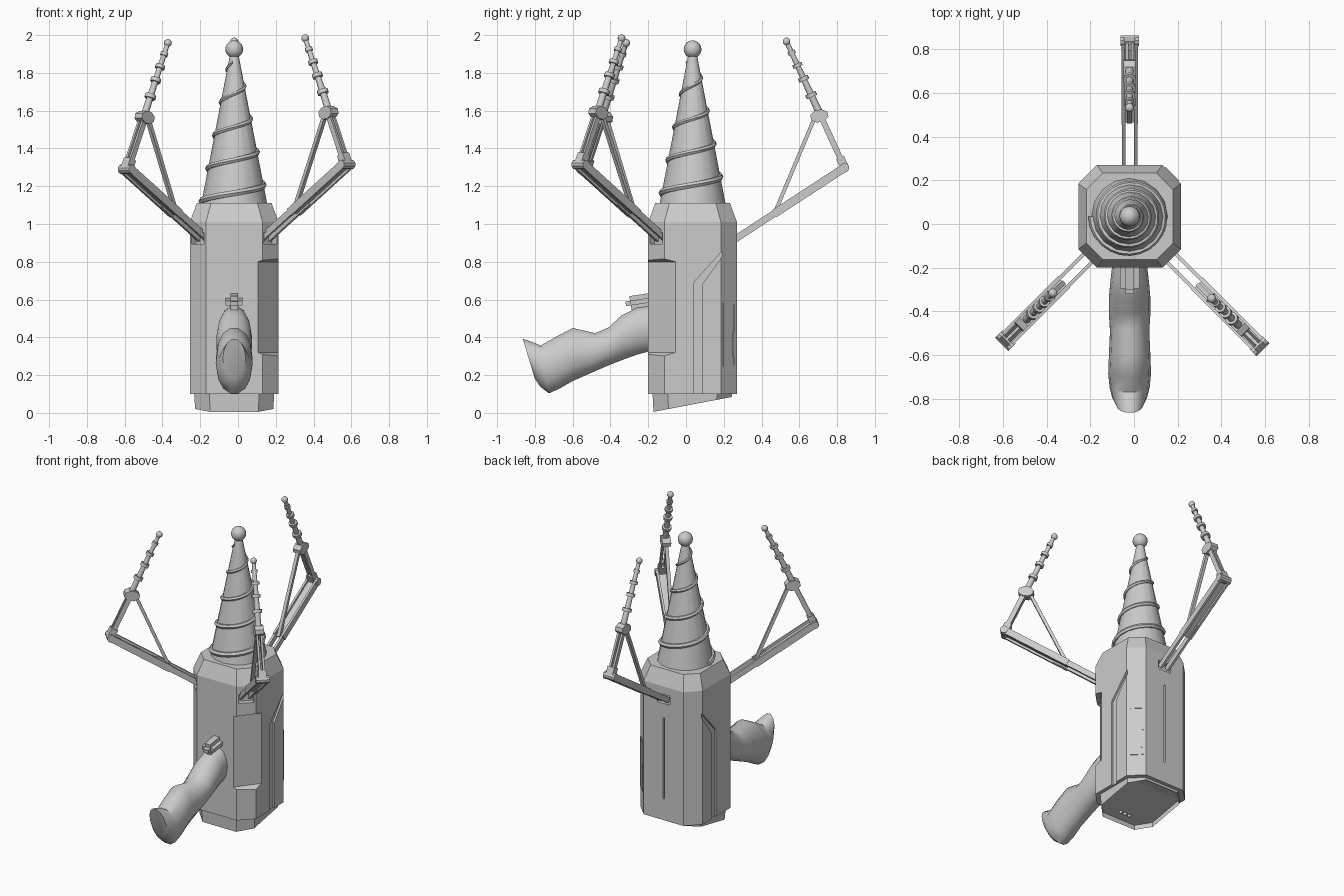
import bpy, bmesh, math
from mathutils import Matrix, Vector

if "Cube" in bpy.data.objects:
    bpy.data.objects.remove(bpy.data.objects["Cube"])

CX, CY, HALF = -0.02, 0.035, 0.235
grey = bpy.data.materials.new("plain grey")
grey.diffuse_color = (0.6, 0.6, 0.6, 1)
grey.use_nodes = True
grey.node_tree.nodes["Principled BSDF"].inputs["Base Color"].default_value = grey.diffuse_color


def finish(name, bm, smooth=False, place=None):
    """Turn a bmesh into a named object."""
    bmesh.ops.recalc_face_normals(bm, faces=bm.faces)
    me = bpy.data.meshes.new(name)
    bm.to_mesh(me)
    bm.free()
    me.materials.append(grey)
    ob = bpy.data.objects.new(name, me)
    bpy.context.collection.objects.link(ob)
    if place is not None:
        ob.matrix_world = place
    if smooth:
        bpy.ops.object.select_all(action='DESELECT')
        ob.select_set(True)
        bpy.context.view_layer.objects.active = ob
        bpy.ops.object.shade_smooth_by_angle(angle=math.radians(40))
    return ob


def loft(bm, rings):
    """Skin a list of point rings and cap both ends."""
    loops = [[bm.verts.new(p) for p in ring] for ring in rings]
    n = len(loops[0])
    for a, b in zip(loops, loops[1:]):
        for i in range(n):
            j = (i + 1) % n
            bm.faces.new((a[i], a[j], b[j], b[i]))
    bm.faces.new(loops[0][::-1])
    return bm.faces.new(loops[-1])


def octagon(half, cut, z):
    """Square with cut corners; z is a number or a function of y."""
    c = half - cut
    pts = [(half, -c), (half, c), (c, half), (-c, half),
           (-half, c), (-half, -c), (-c, -half), (c, -half)]
    return [(CX + x, CY + y, z(CY + y) if callable(z) else z) for x, y in pts]


def box(bm, size, m):
    bmesh.ops.create_cube(bm, size=1, matrix=m @ Matrix.Diagonal((*size, 1)))


def beam(bm, p, q, side, width, height):
    """Box from p to q in the local xz plane, offset sideways in y."""
    p, q = Vector((p[0], side, p[1])), Vector((q[0], side, q[1]))
    d = (q - p).normalized()
    s = Vector((0, 1, 0))
    m = Matrix((d, s, d.cross(s))).transposed().to_4x4()
    m.translation = (p + q) / 2
    box(bm, ((q - p).length, width, height), m)


def spin(angle):
    return Matrix.Translation((CX, CY, 0)) @ Matrix.Rotation(math.radians(angle), 4, 'Z')


# Body shell with tapered shoulders
bm = bmesh.new()
loft(bm, [octagon(HALF, 0.085, 0.1), octagon(HALF, 0.085, 1.01), octagon(0.198, 0.075, 1.11)])
body = finish("body", bm)

# Cutters for the body recesses
bm = bmesh.new()
wedge = lambda k, z0, z1: [(0.105 + k, -0.2 - k, z0), (0.215 + k, -0.055 - k, z1), (0.35, -0.35, z0)]
loft(bm, [[(0.105, -0.2, 0.32), (0.215, -0.055, 0.32), (0.32, -0.3, 0.20)],
          [(0.105, -0.2, 0.80), (0.215, -0.055, 0.80), (0.32, -0.3, 0.90)]])
for angle, r in ((90, 0.235), (-45, 0.272), (-135, 0.272)):       # arm sockets
    box(bm, (0.12, 0.095, 0.06), spin(angle) @ Matrix.Translation((r + 0.025, 0, 0.925)))
box(bm, (0.04, 0.012, 0.55), spin(90) @ Matrix.Translation((HALF, 0, 0.52)))   # back slit
for side in (1, -1):                                            # side grooves
    path = [(0.04, 0.09), (0.04, 0.69), (0.19, 0.855), (0.19, 0.825), (0.085, 0.68), (0.085, 0.09)]
    loft(bm, [[(CX + side * x, y, z) for y, z in path] for x in (HALF - 0.012, HALF + 0.03)])
cutters = finish("body_cutters", bm)
cutters.hide_render = True
cutters.hide_viewport = True
mod = body.modifiers.new("recesses", 'BOOLEAN')
mod.operation = 'DIFFERENCE'
mod.solver = 'EXACT'
mod.object = cutters

# Notched trim frame on the back right corner
bm = bmesh.new()
face = spin(45) @ Matrix.Translation((0.2725, 0, 0))
for y, z, w, h in ((-0.04, 0.415, 0.01, 0.33), (0.04, 0.5, 0.01, 0.16), (0.03, 0.36, 0.01, 0.13),
                   (0.04, 0.275, 0.01, 0.05), (0, 0.58, 0.09, 0.01), (0, 0.25, 0.09, 0.01)):
    box(bm, (0.008, w, h), face @ Matrix.Translation((0, y, z)))
finish("corner_trim", bm)

# Sloping foot with a hollow underside
bm = bmesh.new()
slope = lambda y: 0.005 + 0.19 * (y + 0.175)
under = loft(bm, [octagon(0.213, 0.08, 0.12), octagon(0.207, 0.08, slope)])
bmesh.ops.inset_region(bm, faces=[under], thickness=0.025)
bmesh.ops.inset_region(bm, faces=[under], thickness=0.002, depth=0)
bmesh.ops.translate(bm, verts=under.verts, vec=(0, 0, 0.03))
finish("foot", bm)
bm = bmesh.new()
for k in (-1, 0, 1):
    bmesh.ops.create_uvsphere(bm, u_segments=10, v_segments=6, radius=0.012,
                              matrix=Matrix.Translation((CX + 0.035 * k, -0.11, slope(-0.11) + 0.028)))
finish("underside_studs", bm, True)

# Cone and ball tip
bm = bmesh.new()
bmesh.ops.create_cone(bm, cap_ends=True, segments=16, radius1=0.176, radius2=0.022, depth=0.80,
                      matrix=Matrix.Translation((CX, CY, 1.50)))
finish("cone", bm, True)
bm = bmesh.new()
bmesh.ops.create_uvsphere(bm, u_segments=16, v_segments=10, radius=0.047,
                          matrix=Matrix.Translation((CX, CY, 1.925)))
finish("ball_tip", bm, True)

# Spiral ridge wound around the cone
bm = bmesh.new()
rings = []
for i in range(101):
    t = i / 100
    a = math.pi + t * 4.2 * math.tau
    z = 1.12 + 0.735 * t
    r = 0.176 - 0.154 * (z - 1.10) / 0.80
    tube = 0.018 - 0.009 * t
    out = Vector((math.cos(a), math.sin(a), 0))
    rings.append([Vector((CX, CY, z)) + out * (r + tube * math.cos(b)) + Vector((0, 0, tube * math.sin(b)))
                  for b in (k * math.tau / 6 for k in range(6))])
loft(bm, rings)
finish("spiral_ridge", bm, True)

# Grip: oval sections given by top point, bottom point and half width
sections = [(-0.15, 0.575, -0.15, 0.335, 0.075), (-0.26, 0.56, -0.26, 0.305, 0.088),
            (-0.34, 0.52, -0.33, 0.28, 0.095), (-0.41, 0.455, -0.42, 0.245, 0.095),
            (-0.48, 0.425, -0.50, 0.21, 0.09), (-0.60, 0.453, -0.60, 0.165, 0.095),
            (-0.70, 0.40, -0.67, 0.125, 0.098), (-0.77, 0.36, -0.725, 0.10, 0.092),
            (-0.82, 0.38, -0.77, 0.135, 0.08), (-0.865, 0.395, -0.80, 0.18, 0.06)]
bm = bmesh.new()
rings = []
for y1, z1, y2, z2, w in sections:
    top, low = Vector((CX, y1, z1)), Vector((CX, y2, z2))
    rings.append([(top + low) / 2 + (top - low) / 2 * math.sin(a) + Vector((w * math.cos(a), 0, 0))
                  for a in (k * math.tau / 14 for k in range(14))])
loft(bm, rings)
finish("grip", bm, True)

# Thumb button above the grip
bm = bmesh.new()
box(bm, (0.09, 0.17, 0.075), Matrix.Translation((CX, -0.235, 0.59)) @ Matrix.Rotation(0.15, 4, 'X'))
bmesh.ops.bevel(bm, geom=bm.edges[:], offset=0.025, segments=2, affect='EDGES')
finish("thumb_button", bm, True)

# Three jointed arms, each built in its own plane (distance out, height)
for label, angle, dr, dz in (("back", 90, 0, 0.003), ("right", -45, 0.035, 0.02), ("left", -135, 0, -0.005)):
    P = lambda r, z: (r + dr, z + dz)
    base, elbow, tip = (0.225, 0.92), P(0.805, 1.295), P(0.497, 1.963)
    along = lambda a, b, t: (a[0] + (b[0] - a[0]) * t, a[1] + (b[1] - a[1]) * t)
    place = spin(angle)

    bm = bmesh.new()                      # twin rails and floor of the lower arm
    for s in (-1, 1):
        beam(bm, base, along(base, elbow, 0.5), s * 0.027, 0.016, 0.036)
        beam(bm, along(base, elbow, 0.36), elbow, s * 0.031, 0.014, 0.044)
    beam(bm, along(base, elbow, 0.36), elbow, 0, 0.06, 0.016)
    finish(label + "_lower_arm", bm, place=place)

    bm = bmesh.new()                      # elbow pin
    bmesh.ops.create_cone(bm, cap_ends=True, segments=10, radius1=0.025, radius2=0.025, depth=0.085,
                          matrix=Matrix.Translation((elbow[0], 0, elbow[1])) @ Matrix.Rotation(math.pi / 2, 4, 'X'))
    finish(label + "_elbow", bm, place=place)

    clamp = along(elbow, tip, 0.41)
    bm = bmesh.new()                      # upper arm rails
    for s in (-1, 1):
        beam(bm, elbow, clamp, s * 0.013, 0.014, 0.03)
    beam(bm, elbow, along(elbow, tip, 0.08), 0, 0.05, 0.045)
    finish(label + "_upper_arm", bm, place=place)

    bm = bmesh.new()                      # clamp collar
    bmesh.ops.create_cone(bm, cap_ends=True, segments=8, radius1=0.05, radius2=0.05, depth=0.055,
                          matrix=Matrix.Translation((clamp[0] - 0.008, 0, clamp[1])) @ Matrix.Rotation(-0.2, 4, 'Y')
                          @ Matrix.Diagonal((1, 1, 0.7, 1)) @ Matrix.Rotation(math.pi / 2, 4, 'X')
                          @ Matrix.Rotation(math.pi / 8, 4, 'Z'))
    finish(label + "_clamp", bm, place=place)

    bm = bmesh.new()                      # diagonal strut
    beam(bm, (clamp[0] - 0.035, clamp[1] - 0.015), along(base, elbow, 0.36), 0, 0.022, 0.02)
    finish(label + "_strut", bm, place=place)

    bm = bmesh.new()                      # ringed rod and ball end
    d = Vector((tip[0] - clamp[0], 0, tip[1] - clamp[1]))
    turn = d.to_track_quat('Z', 'Y').to_matrix().to_4x4()
    start = Vector((clamp[0], 0, clamp[1]))
    for t, r1, r2, depth in ((0.5, 0.02, 0.012, d.length), (0.28, 0.03, 0.03, 0.022), (0.50, 0.028, 0.028, 0.022),
                             (0.68, 0.026, 0.026, 0.02), (0.85, 0.02, 0.02, 0.02)):
        bmesh.ops.create_cone(bm, cap_ends=True, segments=10, radius1=r1, radius2=r2, depth=depth,
                              matrix=Matrix.Translation(start + d * t) @ turn)
    bmesh.ops.create_uvsphere(bm, u_segments=10, v_segments=8, radius=0.021,
                              matrix=Matrix.Translation((tip[0], 0, tip[1])))
    finish(label + "_antenna", bm, True, place)
